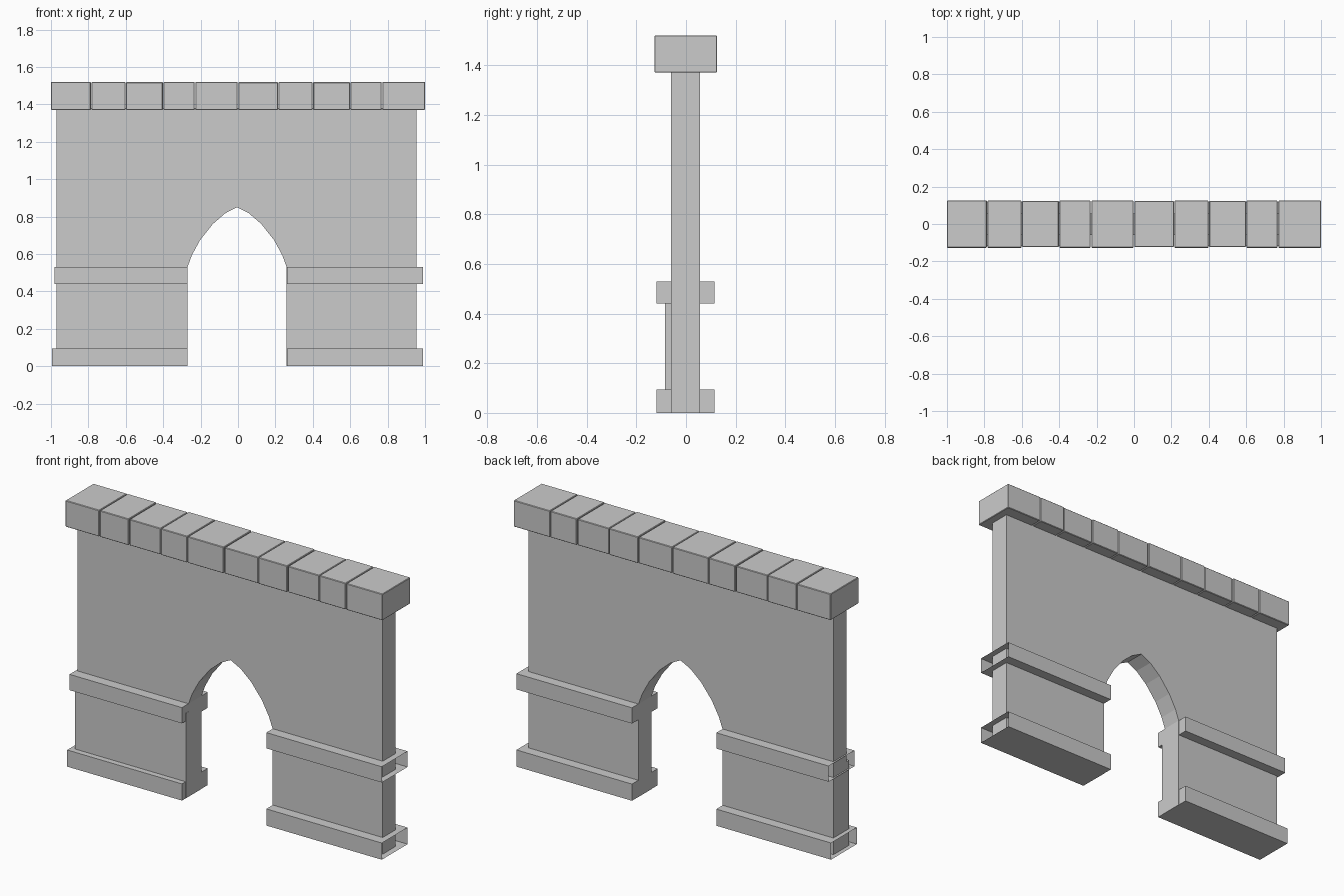
import bpy, bmesh

if "Cube" in bpy.data.objects:
    bpy.data.objects.remove(bpy.data.objects["Cube"])


def make_object(name, bm):
    bmesh.ops.recalc_face_normals(bm, faces=bm.faces[:])
    mesh = bpy.data.meshes.new(name)
    bm.to_mesh(mesh)
    bm.free()
    obj = bpy.data.objects.new(name, mesh)
    bpy.context.collection.objects.link(obj)
    return obj


def box(name, x0, x1, y0, y1, z0, z1, open_side=0, bevel=0):
    """Box by limits; open_side +1/-1 drops the face on that x side."""
    bm = bmesh.new()
    bmesh.ops.create_cube(bm, size=1)
    for v in bm.verts:
        v.co.x = x1 if v.co.x > 0 else x0
        v.co.y = y1 if v.co.y > 0 else y0
        v.co.z = z1 if v.co.z > 0 else z0
    bmesh.ops.recalc_face_normals(bm, faces=bm.faces[:])
    if open_side:
        ends = [f for f in bm.faces if f.normal.x * open_side > 0.9]
        bmesh.ops.delete(bm, geom=ends, context='FACES')
    if bevel:
        bmesh.ops.bevel(bm, geom=bm.edges[:], offset=bevel, segments=1, affect='EDGES')
    return make_object(name, bm)


# Wall with pointed arch opening, profile extruded along y
arch = [(0.265, 0.0), (0.265, 0.53), (0.242, 0.593), (0.198, 0.674),
        (0.130, 0.76), (0.063, 0.818)]
mid = -0.005
profile = [(-0.97, 0.0), (-0.97, 1.38), (0.955, 1.38), (0.955, 0.0)]
profile += [(mid + x, z) for x, z in arch] + [(mid, 0.85)]
profile += [(mid - x, z) for x, z in reversed(arch)]
bm = bmesh.new()
face = bm.faces.new([bm.verts.new((x, -0.06, z)) for x, z in profile])
ext = bmesh.ops.extrude_face_region(bm, geom=[face], use_keep_orig=True)
for g in ext["geom"]:
    if isinstance(g, bmesh.types.BMVert):
        g.co.y = 0.057
bmesh.ops.triangulate(bm, faces=[f for f in bm.faces if len(f.verts) > 4])
make_object("arch_wall", bm)

# Thicker front panel on the lower left pier
box("left_pier_panel", -0.97, -0.27, -0.085, -0.055, 0.0, 0.485)

# Base and middle bands around each pier, open at the outer ends
for name, left, z0, z1 in (("base_band", -0.995, 0.0, 0.095),
                           ("middle_band", -0.98, 0.44, 0.53)):
    box(name + "_left", left, -0.271, -0.118, 0.114, z0, z1, open_side=-1)
    box(name + "_right", 0.261, 0.99, -0.118, 0.114, z0, z1, open_side=1)

# Row of uneven coping stones
joints = [-1.0, -0.785, -0.60, -0.40, -0.23, 0.0, 0.215, 0.40, 0.60, 0.77, 1.0]
for i, (a, b) in enumerate(zip(joints, joints[1:])):
    d = 0.003 if i in (2, 5, 7) else 0.0
    box(f"coping_stone_{i + 1}", a + (0.002 if i else 0), b - (0.002 if i < 9 else 0),
        -0.127 + d, 0.125 - d, 1.37, 1.52 - d / 2, bevel=0.003)
